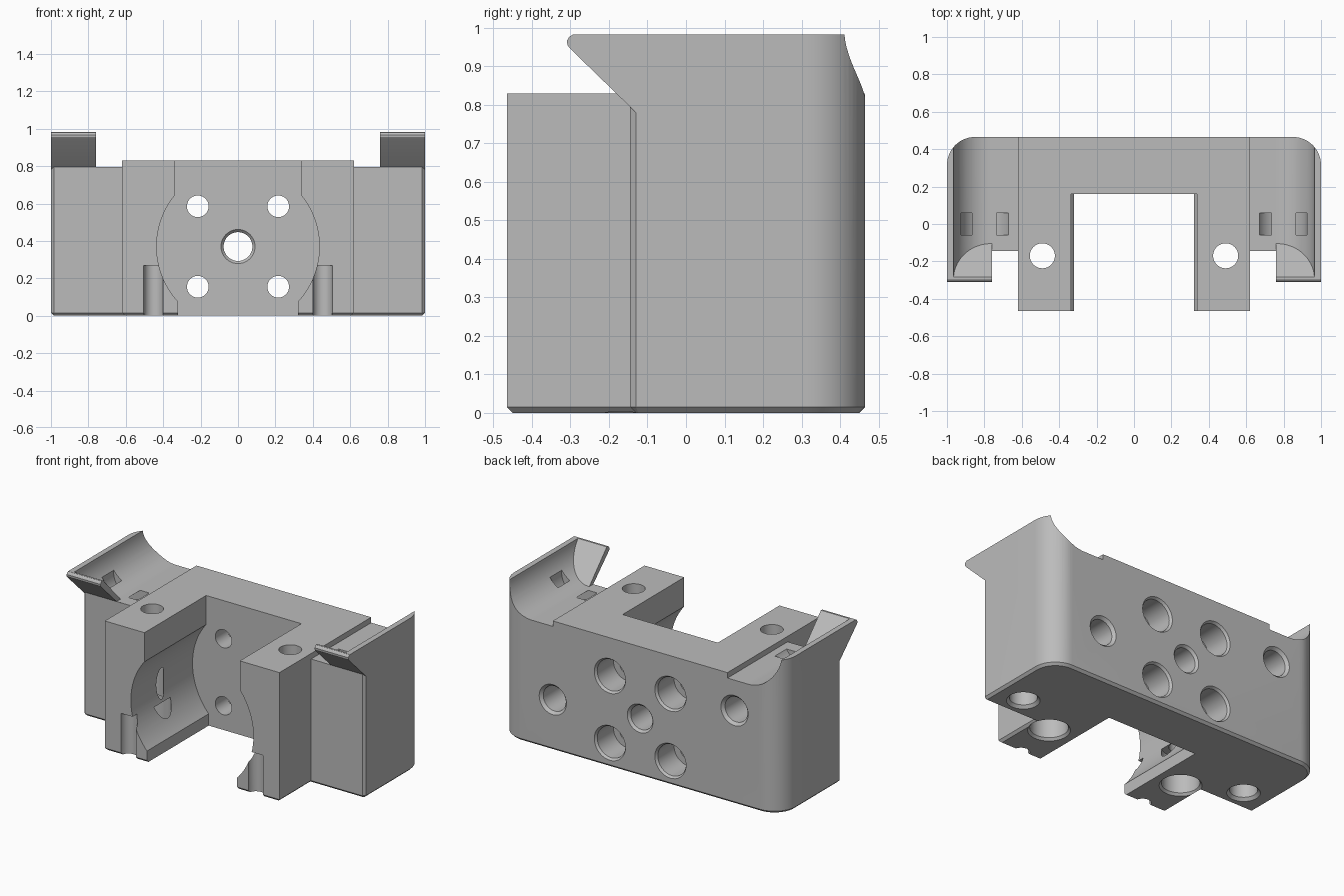
import bpy, bmesh, math
from mathutils import Vector

if "Cube" in bpy.data.objects:
    bpy.data.objects.remove(bpy.data.objects["Cube"])

grey = bpy.data.materials.new("matte_grey")
grey.diffuse_color = (0.5, 0.5, 0.5, 1)
grey.use_nodes = True
grey.node_tree.nodes["Principled BSDF"].inputs["Base Color"].default_value = grey.diffuse_color


def finish(bm, name):
    bmesh.ops.recalc_face_normals(bm, faces=bm.faces)
    me = bpy.data.meshes.new(name)
    bm.to_mesh(me)
    bm.free()
    ob = bpy.data.objects.new(name, me)
    bpy.context.collection.objects.link(ob)
    me.materials.append(grey)
    return ob


def prism(name, pts, a, b, place, chamfer=0):
    """Extrude a 2D outline from a to b; place(u, v, w) gives the 3D point."""
    bm = bmesh.new()
    low = [bm.verts.new(place(u, v, a)) for u, v in pts]
    high = [bm.verts.new(place(u, v, b)) for u, v in pts]
    n = len(pts)
    base = bm.faces.new(low)
    bm.faces.new(high)
    for i in range(n):
        j = (i + 1) % n
        bm.faces.new((low[i], low[j], high[j], high[i]))
    bmesh.ops.recalc_face_normals(bm, faces=bm.faces)
    if chamfer:
        bmesh.ops.bevel(bm, geom=list(base.edges), offset=chamfer, segments=1,
                        affect='EDGES', profile=0.5)
    return finish(bm, name)


def lathe(name, origin, axis, profile, n=40):
    """Revolved cutter: profile is (depth along axis, radius)."""
    bm = bmesh.new()
    rot = Vector((0, 0, 1)).rotation_difference(Vector(axis))
    rings = []
    for d, r in profile:
        rings.append([bm.verts.new(Vector(origin) + rot @ Vector(
            (r * math.cos(t * math.tau / n), r * math.sin(t * math.tau / n), d)))
            for t in range(n)])
    bm.faces.new(rings[0])
    bm.faces.new(rings[-1])
    for p, q in zip(rings, rings[1:]):
        for i in range(n):
            j = (i + 1) % n
            bm.faces.new((p[i], p[j], q[j], q[i]))
    return finish(bm, name)


def arc(cx, cy, r, a0, a1, n):
    return [(cx + r * math.cos(math.radians(a0 + (a1 - a0) * i / n)),
             cy + r * math.sin(math.radians(a0 + (a1 - a0) * i / n)))
            for i in range(n + 1)]


def mirrored(half):
    return half + [(-x, y) for x, y in reversed(half)]


def combine(tool, op='DIFFERENCE'):
    mod = body.modifiers.new(tool.name, 'BOOLEAN')
    mod.operation, mod.object, mod.solver = op, tool, 'EXACT'
    bpy.context.view_layer.objects.active = body
    bpy.ops.object.modifier_apply(modifier=mod.name)
    bpy.data.objects.remove(tool)


def xy(u, v, w):
    return (u, v, w)


def xz(u, v, w):
    return (u, w, v)


def yz(u, v, w):
    return (w, u, v)


# Main block: centre with two legs, wings with rounded back corners
half = [(0.62, -0.465), (0.62, -0.145), (0.985, -0.145), (1, -0.13)]
half += arc(0.85, 0.315, 0.15, 0, 90, 14)
body = prism("mount_body", mirrored(half), 0, 1.1, xy, chamfer=0.015)

# Sloping lips in front of the wings
lip = [(0.1, 0.78), (-0.13, 0.78), (-0.300, 0.945), (-0.308, 0.955),
       (-0.309, 0.967), (-0.303, 0.977), (-0.295, 0.981), (-0.29, 1.1), (0.1, 1.1)]
for s in (1, -1):
    combine(prism("lip", lip, s * 0.7, s * 1.0, yz), 'UNION')

# Trim the top: wing wall height, then the stepped centre
combine(prism("top_trim", [(-2, 0.982), (2, 0.982), (2, 2), (-2, 2)], -1, 1, xz))
step = mirrored([(0.76, 1.3), (0.76, 0.795), (0.62, 0.795), (0.62, 0.83)])
combine(prism("centre_trim", step, -1, 1, xz))

# Concave channels in the wings, ended by the inner slope of the lip
channel = [(0.7, 0.795)] + arc(0.765, 0.995, 0.2, -90, -4, 20) + [(0.965, 1.1), (0.7, 1.1)]
for s in (1, -1):
    combine(prism("channel", channel, 0, 1, lambda u, v, w: (
        s * u, 1.0 if w else -0.105 - (v - 0.795) * 0.95, v)))

# Central bay: straight opening with a round bore
bay = [(0.338, 1.2)] + arc(0, 0.37, 0.435, 39, -42.6, 32) + [(0.32, -0.1)]
combine(prism("bay", mirrored(bay), -0.6, 0.16, xz))

# Bolt holes through the back wall, counterbored from behind
for x in (0.215, -0.215):
    for z in (0.155, 0.585):
        combine(lathe("bolt_hole", (x, 0.465, z), (0, -1, 0),
                      [(-0.02, 0.125), (0.015, 0.1), (0.18, 0.1), (0.18, 0.058), (0.4, 0.058)]))
combine(lathe("shaft_hole", (0, 0.465, 0.37), (0, -1, 0),
              [(-0.02, 0.11), (0.015, 0.077), (0.29, 0.077), (0.325, 0.11)]))

# Blind holes in the back of the wings, at different heights
for x, z in ((0.62, 0.325), (-0.67, 0.60)):
    combine(lathe("back_hole", (x, 0.465, z), (0, -1, 0),
                  [(-0.02, 0.115), (0.018, 0.08), (0.45, 0.08)]))

for s in (1, -1):
    # Vertical leg holes, counterbored from below
    combine(lathe("leg_hole", (s * 0.49, -0.17, 0), (0, 0, 1),
                  [(-0.02, 0.14), (0.015, 0.11), (0.25, 0.11), (0.25, 0.067), (1.2, 0.067)]))
    # Blind holes under the wings
    combine(lathe("under_hole", (s * 0.82, -0.005, 0), (0, 0, 1),
                  [(-0.02, 0.115), (0.018, 0.08), (0.45, 0.08)]))
    # Round groove at the foot of each leg
    combine(lathe("foot_groove", (s * 0.452, -0.465, 0), (0, 0, 1),
                  [(-0.1, 0.052), (0.268, 0.052)], 24))
    # Curved tie slot beneath the channel
    tie = arc(0.79, 0.86, 0.135, 160, 380, 24) + arc(0.79, 0.86, 0.085, 380, 160, 24)
    combine(prism("tie_slot", [(s * u, v) for u, v in tie], -0.06, 0.06, xz))

bpy.ops.object.select_all(action='DESELECT')
body.select_set(True)
bpy.context.view_layer.objects.active = body
bpy.ops.object.shade_smooth_by_angle(angle=math.radians(25))
